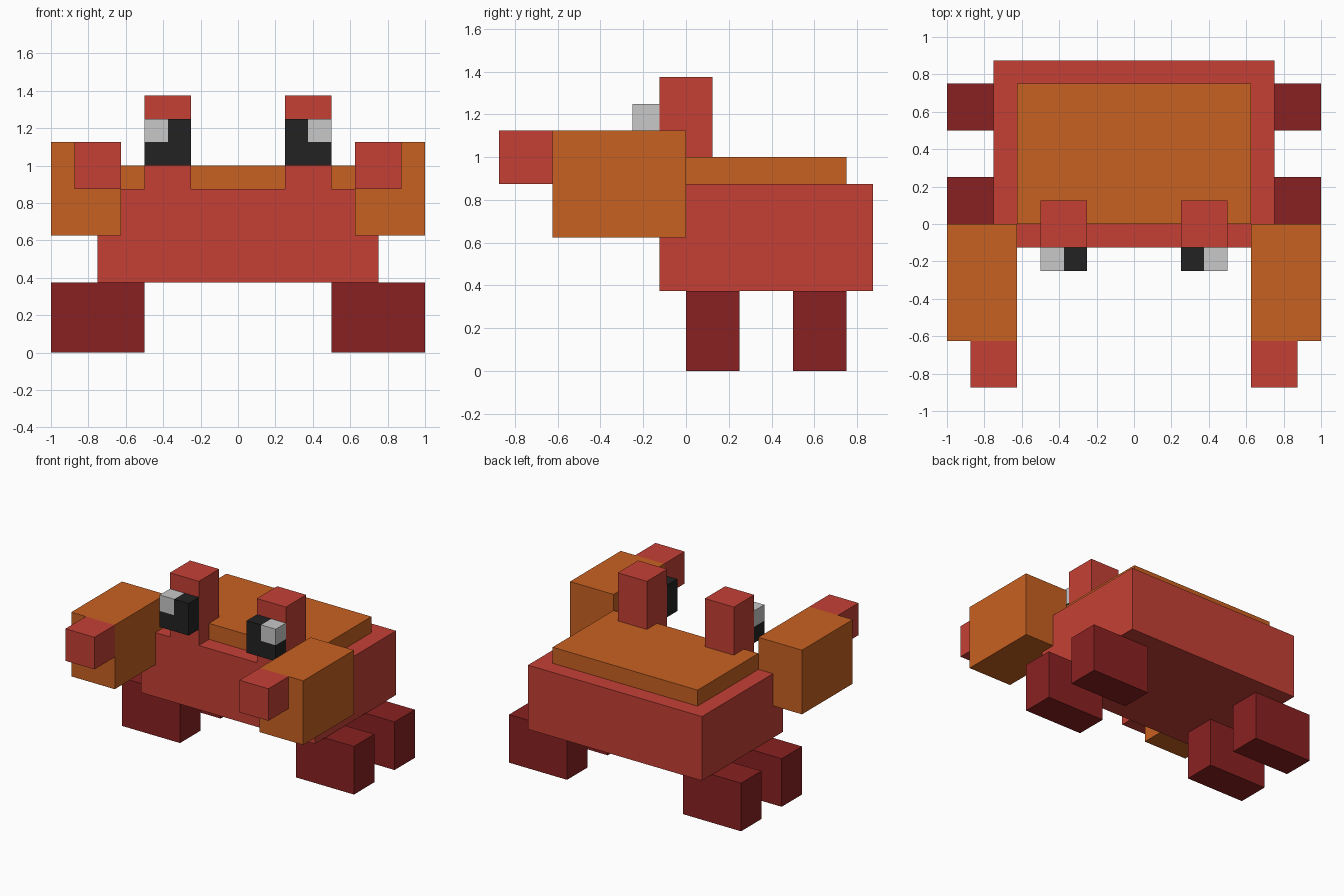
import bpy
import bmesh

cube = bpy.data.objects.get("Cube")
if cube:
    bpy.data.objects.remove(cube, do_unlink=True)

U = 0.125  # one block unit; all parts sit on this grid


def to_linear(v):
    v /= 255
    return v / 12.92 if v <= 0.04045 else ((v + 0.055) / 1.055) ** 2.4


def material(name, *rgb):
    colour = [to_linear(v) for v in rgb] + [1]
    mat = bpy.data.materials.new(name)
    mat.use_nodes = True
    mat.diffuse_color = colour
    mat.node_tree.nodes["Principled BSDF"].inputs["Base Color"].default_value = colour
    return mat


RED = material("red", 197, 64, 53)
ORANGE = material("orange", 200, 97, 33)
DARK_RED = material("dark red", 138, 33, 33)
BLACK = material("black", 34, 34, 34)
GREY = material("light grey", 200, 200, 200)


def prism(name, profile, y, mat, side=1):
    """Extrude a front (x, z) profile between two y values, in block units."""
    bm = bmesh.new()
    verts = [bm.verts.new((side * x * U, y[0] * U, z * U)) for x, z in profile]
    face = bm.faces.new(verts)
    result = bmesh.ops.extrude_face_region(bm, geom=[face])
    moved = [v for v in result["geom"] if isinstance(v, bmesh.types.BMVert)]
    bmesh.ops.translate(bm, verts=moved, vec=(0, (y[1] - y[0]) * U, 0))
    bmesh.ops.recalc_face_normals(bm, faces=bm.faces)
    mesh = bpy.data.meshes.new(name)
    bm.to_mesh(mesh)
    bm.free()
    mesh.materials.append(mat)
    obj = bpy.data.objects.new(name, mesh)
    bpy.context.collection.objects.link(obj)
    return obj


def box(name, x, y, z, mat, side=1):
    corners = [(x[0], z[0]), (x[1], z[0]), (x[1], z[1]), (x[0], z[1])]
    return prism(name, corners, y, mat, side)


# Body and raised shell
box("body", (-6, 6), (-1, 7), (3, 7), RED)
box("shell", (-5, 5), (0, 6), (7, 8), ORANGE)

# Paired parts
for label, side in (("left", 1), ("right", -1)):
    # Legs
    box(f"{label}_front_leg", (4, 8), (0, 2), (0, 3), DARK_RED, side)
    box(f"{label}_back_leg", (4, 8), (4, 6), (0, 3), DARK_RED, side)

    # Claw and its pincer tip
    box(f"{label}_claw", (5, 8), (-5, 0), (5, 9), ORANGE, side)
    box(f"{label}_pincer", (5, 7), (-7, -5), (7, 9), RED, side)

    # Eye stalk, notched eye and the highlight filling its outer upper corner
    box(f"{label}_eye_stalk", (2, 4), (-1, 1), (7, 11), RED, side)
    notched = [(2, 8), (4, 8), (4, 9), (3, 9), (3, 10), (2, 10)]
    prism(f"{label}_eye", notched, (-2, -1), BLACK, side)
    box(f"{label}_eye_highlight", (3, 4), (-2, -1), (9, 10), GREY, side)
